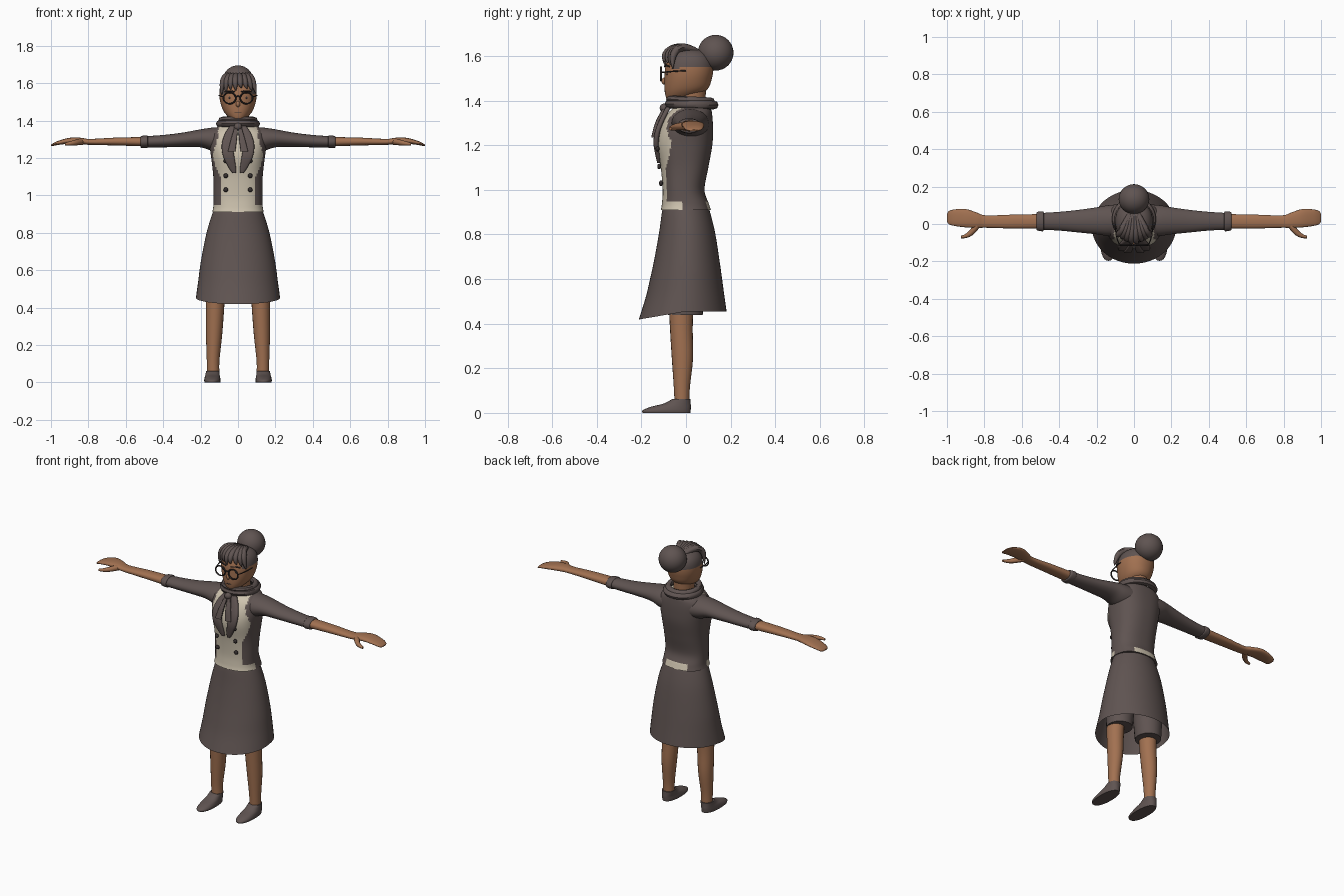
import bpy, bmesh, math
from mathutils import Vector

if "Cube" in bpy.data.objects:
    bpy.data.objects.remove(bpy.data.objects["Cube"])


def material(name, rgb):
    m = bpy.data.materials.new(name)
    m.diffuse_color = (*rgb, 1)
    m.use_nodes = True
    m.node_tree.nodes["Principled BSDF"].inputs["Base Color"].default_value = m.diffuse_color
    return m


GREY = material("charcoal_cloth", (0.115, 0.088, 0.083))
SKIN = material("brown_skin", (0.36, 0.165, 0.082))
CREAM = material("cream_cloth", (0.62, 0.55, 0.43))
DARK = material("dark_frame", (0.035, 0.028, 0.028))


def finish(ob, mats, mirror=False, rule=None, angle=45):
    ob.data.materials.clear()
    for m in mats:
        ob.data.materials.append(m)
    if rule:
        for p in ob.data.polygons:
            p.material_index = rule(p.center)
    bpy.ops.object.select_all(action='DESELECT')
    ob.select_set(True)
    bpy.context.view_layer.objects.active = ob
    bpy.ops.object.shade_smooth_by_angle(angle=math.radians(angle))
    if mirror:
        ob.modifiers.new("mirror", 'MIRROR').use_mirror_merge = False
    return ob


def R(t, c, r, lo, hi):
    """Ring at t: first axis by centre and radius, second by its two limits."""
    return (t, c, (lo + hi) / 2, r, (hi - lo) / 2)


def loft(name, rings, mats, axis='z', power=2.0, seg=32, sub=4, caps=True,
         mirror=False, rule=None, warp=None):
    """Smooth skin through elliptical rings (t, u, v, ru, rv)."""
    dense = []
    for i in range(len(rings) - 1):
        a, b, c, d = (Vector(rings[min(max(k, 0), len(rings) - 1)]) for k in range(i - 1, i + 3))
        for s in range(sub):
            f = s / sub
            dense.append(0.5 * (2 * b + (c - a) * f + (2 * a - 5 * b + 4 * c - d) * f * f
                                + (3 * b - a - 3 * c + d) * f ** 3))
    dense.append(Vector(rings[-1]))
    bm, loops = bmesh.new(), []
    for t, u, v, ru, rv in dense:
        loop = []
        for k in range(seg):
            co, si = math.cos(math.tau * k / seg), math.sin(math.tau * k / seg)
            p = u + ru * math.copysign(abs(co) ** (2 / power), co)
            q = v + rv * math.copysign(abs(si) ** (2 / power), si)
            pt = Vector((p, q, t) if axis == 'z' else (t, p, q))
            loop.append(bm.verts.new(warp(pt) if warp else pt))
        loops.append(loop)
    for a, b in zip(loops, loops[1:]):
        for k in range(seg):
            n = (k + 1) % seg
            bm.faces.new((a[k], a[n], b[n], b[k]))
    if caps:
        bm.faces.new(loops[0])
        bm.faces.new(loops[-1])
    bmesh.ops.recalc_face_normals(bm, faces=bm.faces)
    me = bpy.data.meshes.new(name)
    bm.to_mesh(me)
    bm.free()
    ob = bpy.data.objects.new(name, me)
    bpy.context.collection.objects.link(ob)
    return finish(ob, mats, mirror, rule)


def ball(name, loc, size, mat, mirror=False, seg=24):
    bpy.ops.mesh.primitive_uv_sphere_add(segments=seg, ring_count=seg // 2, radius=1)
    ob = bpy.context.object
    ob.name = name
    for v in ob.data.vertices:
        v.co = Vector(loc) + Vector(v.co[i] * size[i] for i in range(3))
    return finish(ob, [mat], mirror)


def ring(name, loc, rx, ry, tube, mat, upright=False, tilt=0, mirror=False):
    bpy.ops.mesh.primitive_torus_add(major_segments=32, minor_segments=8,
                                     major_radius=1, minor_radius=tube / rx)
    ob = bpy.context.object
    ob.name = name
    for v in ob.data.vertices:
        x, y, z = v.co.x * rx, v.co.y * ry, v.co.z * rx
        z += tilt * y
        v.co = Vector(loc) + Vector((x, -z, y) if upright else (x, y, z))
    return finish(ob, [mat], mirror)


def tube(name, pts, radius, mat, taper=None, mirror=False):
    cu = bpy.data.curves.new(name, 'CURVE')
    cu.dimensions, cu.bevel_depth, cu.bevel_resolution = '3D', radius, 2
    cu.use_fill_caps = True
    sp = cu.splines.new('NURBS')
    sp.points.add(len(pts) - 1)
    for i, p in enumerate(pts):
        sp.points[i].co = (*p, 1)
        sp.points[i].radius = taper[i] if taper else 1
    sp.use_endpoint_u, sp.order_u, sp.resolution_u = True, min(4, len(pts)), 5
    ob = bpy.data.objects.new(name, cu)
    bpy.context.collection.objects.link(ob)
    bpy.ops.object.select_all(action='DESELECT')
    ob.select_set(True)
    bpy.context.view_layer.objects.active = ob
    bpy.ops.object.convert(target='MESH')
    return finish(bpy.context.object, [mat], mirror)


# Torso: dark jacket open over a cream waistcoat
def vest_rule(c):
    if c.z > 1.368:
        return 1
    if c.z < 0.945:
        return int(c.y < -0.02 or (c.y > 0.05 and abs(c.x) < 0.075))
    edges = [(0.94, .092), (1.10, .092), (1.17, .125), (1.22, .135), (1.30, .11), (1.40, .10)]
    for (z0, w0), (z1, w1) in zip(edges, edges[1:]):
        if c.z <= z1:
            return int(c.y < 0 and abs(c.x) < w0 + (w1 - w0) * (c.z - z0) / (z1 - z0))
    return 0


loft("jacket_and_waistcoat", [
    R(.91, 0, .138, -.113, .112), R(.94, 0, .132, -.108, .102), R(1.0, 0, .13, -.105, .083),
    R(1.1, 0, .132, -.113, .1), R(1.2, 0, .143, -.13, .118), R(1.27, 0, .152, -.12, .121),
    R(1.33, 0, .148, -.092, .118), R(1.365, 0, .112, -.06, .11), R(1.385, 0, .075, -.04, .08)],
    [GREY, CREAM], power=2.4, seg=72, sub=6, rule=vest_rule)


# Flared skirt, its hem dipping at the front
def hem_dip(p):
    if p.z < 0.6 and p.y < 0:
        p.z -= 0.036 * (-p.y / 0.21) * (0.6 - p.z) / 0.145
    return p


loft("skirt", [
    R(.935, 0, .122, -.1, .095), R(.9, 0, .138, -.108, .108), R(.8, 0, .168, -.122, .132),
    R(.65, 0, .198, -.15, .155), R(.54, 0, .213, -.178, .17), R(.455, 0, .225, -.212, .182)],
    [GREY], seg=48, caps=False, warp=hem_dip)

# Legs, undershorts and shoes
loft("leg", [
    R(.06, .133, .033, -.052, .015), R(.12, .133, .034, -.055, .018), R(.25, .128, .043, -.064, .032),
    R(.38, .123, .048, -.072, .03), R(.5, .12, .052, -.078, .035)], [SKIN], seg=20, mirror=True)
loft("undershort", [
    R(.44, .107, .074, -.08, .075), R(.6, .1, .085, -.085, .085), R(.78, .08, .08, -.08, .085)],
    [GREY], seg=24, mirror=True)
loft("shoe", [
    R(0, .137, .042, -.195, .02), R(.012, .137, .044, -.194, .021), R(.028, .137, .041, -.155, .022),
    R(.042, .136, .038, -.1, .021), R(.062, .135, .036, -.062, .02)], [GREY], seg=28, power=2.3, mirror=True)

# Sleeves with cuffs, forearms and hands
loft("sleeve", [
    (.08, .02, 1.295, .085, .07), (.14, .018, 1.3, .082, .062), (.2, .017, 1.305, .072, .048),
    (.3, .015, 1.297, .06, .038), (.4, .015, 1.29, .05, .033), (.51, .014, 1.286, .044, .029)],
    [GREY], 'x', mirror=True)
loft("cuff", [
    (.482, .014, 1.287, .046, .031), (.488, .014, 1.287, .053, .034), (.515, .015, 1.286, .05, .032),
    (.522, .015, 1.286, .042, .028)], [GREY], 'x', mirror=True)
loft("forearm_and_hand", [
    (.5, .014, 1.287, .039, .025), (.65, .013, 1.288, .037, .021), (.79, .013, 1.286, .033, .016),
    (.84, .02, 1.291, .041, .017), (.9, .031, 1.292, .049, .016), (.96, .034, 1.281, .044, .011),
    (.99, .034, 1.271, .035, .007), (1.0, .034, 1.267, .02, .003)], [SKIN], 'x', mirror=True, power=2.3)
tube("thumb", [(.83, .005, 1.288), (.86, -.035, 1.285), (.875, -.065, 1.28), (.925, -.07, 1.274)],
     .015, SKIN, (1.2, 1.1, 1, .45), True)


# Head with a hair-coloured skull cap
def hair_rule(c):
    return int((c.z > 1.55 and c.y > -.035) or (c.z > 1.54 and -.065 < c.y <= -.035) or c.z > 1.6)


loft("neck", [R(1.35, 0, .058, -.04, .085), R(1.46, 0, .058, -.05, .09)], [SKIN])
loft("head", [
    R(1.402, 0, .022, -.08, -.02), R(1.415, 0, .047, -.09, .03), R(1.45, 0, .077, -.096, .095),
    R(1.5, 0, .095, -.096, .116), R(1.55, 0, .1, -.093, .123), R(1.59, 0, .092, -.08, .115),
    R(1.617, 0, .07, -.055, .09), R(1.632, 0, .035, -.02, .05), R(1.635, 0, .005, .01, .02)],
    [SKIN, GREY], power=2.15, seg=48, sub=6, rule=hair_rule)
ball("hair_bun", (0, .133, 1.615), (.082, .08, .08), GREY, seg=32)
for i, (x, low) in enumerate([(-.088, 1.535), (-.066, 1.55), (-.042, 1.565), (-.016, 1.56),
                              (.012, 1.575), (.04, 1.57), (.065, 1.56), (.086, 1.545)]):
    back = .5 * abs(x)
    tube(f"fringe_lock_{i + 1}", [(x * .3, .05, 1.622), (x * .6, -.01, 1.648), (x * .85, -.095 + back, 1.632),
         (x, -.106 + back, 1.59), (x * 1.06 + .006, -.102 + back, low)], .017, GREY, (.7, 1.1, 1.1, .9, .15))

# Face
ball("nose", (0, -.097, 1.488), (.012, .013, .016), SKIN, seg=12)
ball("eye", (.043, -.084, 1.522), (.009, .004, .008), DARK, True, 12)
ball("mouth", (0, -.0935, 1.442), (.02, .003, .003), DARK, seg=12)
tube("eyebrow", [(.018, -.096, 1.553), (.045, -.091, 1.562), (.07, -.075, 1.553)], .004, DARK, mirror=True)

# Spectacles
ring("spectacle_rim", (.045, -.112, 1.52), .033, .03, .0045, DARK, True, mirror=True)
tube("spectacle_bridge", [(-.014, -.112, 1.527), (0, -.114, 1.531), (.014, -.112, 1.527)], .004, DARK)
tube("spectacle_arm", [(.077, -.111, 1.527), (.096, -.08, 1.53), (.102, 0, 1.535)], .003, DARK, mirror=True)

# Rolled scarf with knot, bow tails and ribbons
ring("scarf_lower_roll", (0, .025, 1.383), .098, .1, .02, GREY, tilt=-.02)
ring("scarf_upper_roll", (0, .02, 1.402), .088, .092, .017, GREY, tilt=-.05)
ball("scarf_knot", (0, -.098, 1.367), (.022, .02, .02), GREY)
loft("scarf_tail", [
    (1.372, .025, -.078, .018, .012), (1.33, .042, -.1, .028, .012), (1.27, .057, -.125, .03, .012),
    (1.21, .05, -.134, .03, .012), (1.15, .031, -.126, .02, .01), (1.12, .02, -.121, .01, .008)],
    [GREY], power=3, seg=20, mirror=True)
loft("scarf_ribbon", [
    (1.36, .01, -.1, .01, .008), (1.3, .022, -.131, .016, .008), (1.235, .034, -.148, .02, .008)],
    [GREY], power=4, seg=20, mirror=True)

# Double row of waistcoat buttons
for i, z in enumerate((1.03, 1.105, 1.185)):
    ball(f"button_pair_{i + 1}", (.065, -.104 - .008 * i - .008, z), (.0125, .009, .0125), DARK, True, 16)
